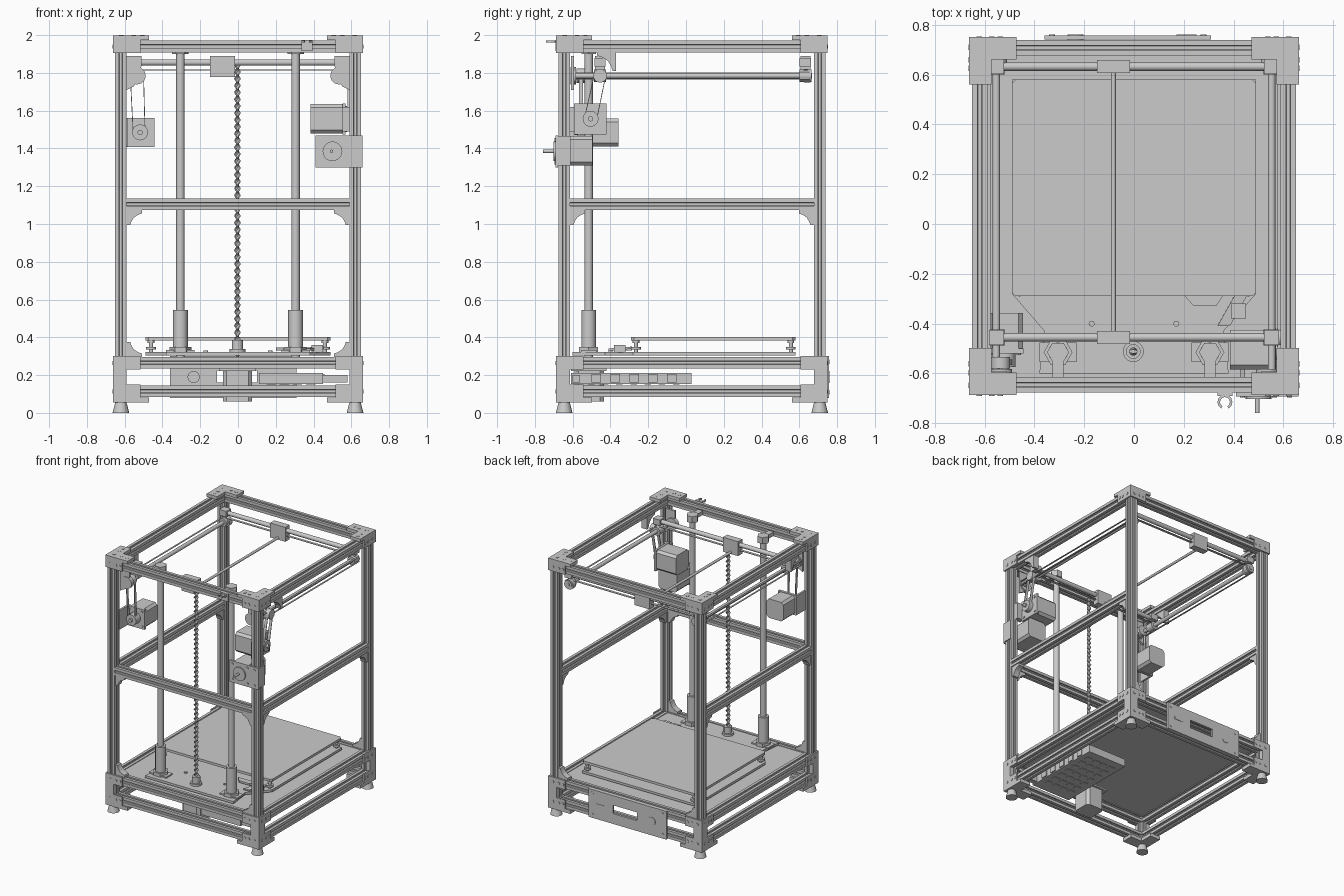
import bpy, bmesh, math
from mathutils import Vector

if "Cube" in bpy.data.objects:
    bpy.data.objects.remove(bpy.data.objects["Cube"])

AX = {'x': lambda u, v, w: (w, u, v), 'y': lambda u, v, w: (u, w, v), 'z': lambda u, v, w: (u, v, w)}

def finish(name, bm, smooth=False):
    bmesh.ops.recalc_face_normals(bm, faces=bm.faces)
    me = bpy.data.meshes.new(name)
    bm.to_mesh(me)
    bm.free()
    for p in me.polygons:
        p.use_smooth = smooth and len(p.vertices) == 4
    ob = bpy.data.objects.new(name, me)
    bpy.context.collection.objects.link(ob)
    return ob

def loft(name, rings, smooth=False):
    bm = bmesh.new()
    rs = [[bm.verts.new(p) for p in r] for r in rings]
    for a, b in zip(rs, rs[1:]):
        for i in range(len(a)):
            j = (i + 1) % len(a)
            bm.faces.new((a[i], a[j], b[j], b[i]))
    bm.faces.new(rs[0])
    bm.faces.new(rs[-1])
    return finish(name, bm, smooth)

def prism(name, pts, axis, lo, hi):
    """Extrude a 2D outline along an axis: x->(y,z), y->(x,z), z->(x,y)."""
    return loft(name, [[AX[axis](u, v, w) for u, v in pts] for w in (lo, hi)])

def box(name, x0, x1, y0, y1, z0, z1):
    return prism(name, [(x0, y0), (x1, y0), (x1, y1), (x0, y1)], 'z', z0, z1)

def cyl(name, axis, u, v, lo, hi, r, r2=None, n=20):
    r2 = r if r2 is None else r2
    return loft(name, [[AX[axis](u + q * math.cos(2 * math.pi * i / n), v + q * math.sin(2 * math.pi * i / n), w)
                        for i in range(n)] for q, w in ((r, lo), (r2, hi))], n > 8)

def strip(name, p, q, wdir, width, thick=.004):
    """Flat belt between two points."""
    p, q, w = Vector(p), Vector(q), Vector(wdir).normalized() * width / 2
    t = (q - p).cross(w).normalized() * thick / 2
    return loft(name, [[c + w + t, c + w - t, c - w - t, c - w + t] for c in (p, q)])

def chamfer(x0, x1, y0, y1, c):
    return [(x0 + c, y0), (x1 - c, y0), (x1, y0 + c), (x1, y1 - c), (x1 - c, y1), (x0 + c, y1), (x0, y1 - c), (x0, y0 + c)]

# T-slot extrusion profile
H = .031
QUARTER = [(H, -H), (H, -.009), (.022, -.009), (.022, -.016), (.012, -.007),
           (.012, .007), (.022, .016), (.022, .009), (H, .009)]
def beam(name, axis, u, v, lo, hi):
    turns = ((1, 0), (0, 1), (-1, 0), (0, -1))
    prism(name, [(u + a * c - b * s, v + a * s + b * c) for c, s in turns for a, b in QUARTER], axis, lo, hi)

# Frame: open at mid height on the back
PX, YF, YB = .62, -.645, .708
LEVELS = (.114, .265, 1.105, 1.94)
for sx in (-1, 1):
    for y in (YF, YB):
        beam("post", 'z', sx * PX, y, .075, 1.975)
    for z in LEVELS:
        beam("side_beam", 'y', sx * PX, z, YF + H, YB - H)
for z in LEVELS:
    beam("front_beam", 'x', YF, z, -PX + H, PX - H)
    if z != 1.105:
        beam("back_beam", 'x', YB, z, -PX + H, PX - H)

# Corner plates, caps, feet, screws
for sx in (-1, 1):
    for sy, y in ((-1, YF), (1, YB)):
        X, Y = sx * .662, y + sy * .042
        L = [(X, Y), (X - sx * .19, Y), (X - sx * .19, Y - sy * .09), (X - sx * .09, Y - sy * .09),
             (X - sx * .09, Y - sy * .19), (X, Y - sy * .19)]
        prism("top_corner_cap", L, 'z', 1.974, 1.998)
        prism("bottom_corner_cap", L, 'z', .055, .082)
        cyl("foot", 'z', sx * PX, y, 0, .055, .044, .03, 12)
        for a, b in ((.045, .045), (.11, .045), (.155, .045), (.045, .11), (.045, .155)):
            cyl("cap_screw", 'z', X - sx * a, Y - sy * b, 1.99, 2.0, .012, n=10)
        for axis, o, s, f, sf in (('y', X, sx, Y, sy), ('x', Y, sy, X, sx)):
            lo, hi = sorted((f, f - sf * .012))
            prism("top_corner_plate", [(o, 1.905), (o - s * .145, 1.905), (o - s * .145, 1.975), (o, 1.975)], axis, lo, hi)
            prism("bottom_corner_plate", [(o, .078), (o - s * .145, .078), (o - s * .145, .15), (o - s * .072, .15),
                  (o - s * .072, .23), (o - s * .145, .23), (o - s * .145, .302), (o, .302)], axis, lo, hi)
            for d in (.04, .09, .125):
                for z in (.114, .265, 1.94):
                    lo2, hi2 = sorted((f, f + sf * .003))
                    cyl("plate_screw", axis, o - s * d, z, lo2, hi2, .011, n=10)

# Gussets with a concave edge
def gusset(name, axis, u, v, su, sv, mid, r=.08):
    pts = [(u, v), (u + su * r, v), (u + su * r, v + sv * .018)]
    pts += [(u + su * (r - (r - .022) * math.sin(t)), v + sv * (r - (r - .022) * math.cos(t))) for t in (.4, .8, 1.2)]
    pts += [(u + su * .018, v + sv * r), (u, v + sv * r)]
    prism(name, pts, axis, mid - .024, mid + .024)
for sx in (-1, 1):
    gusset("front_gusset", 'y', sx * .589, 1.074, -sx, -1, YF)
    for y in (YF, YB):
        gusset("base_gusset", 'y', sx * .589, .296, -sx, 1, y)
    for y, s in ((YF + H, 1), (YB - H, -1)):
        gusset("side_gusset", 'x', y, 1.074, s, -1, sx * PX)

# Base panel and power supply
box("base_panel", -.595, .595, -.62, .683, .28, .291)
box("power_supply", .11, .45, -.61, .03, .152, .212)
for i in range(7):
    for j in range(4):
        box("supply_vent", .15 + j * .07, .2 + j * .07, -.52 + i * .075, -.485 + i * .075, .149, .153)
for i in range(5):
    box("supply_terminal", .449, .458, -.5 + i * .1, -.45 + i * .1, .16, .205)
box("supply_bracket", .45, .58, -.6, -.56, .16, .2)

# Back control panel with screen opening and knob
P = (.74, .757)
box("control_panel_left", -.36, -.11, *P, .08, .3)
box("control_panel_right", .1, .31, *P, .08, .3)
box("control_panel_top", -.11, .1, *P, .225, .3)
box("control_panel_bottom", -.11, .1, *P, .08, .16)
box("card_slot", .17, .25, .755, .76, .18, .2)
cyl("control_knob", 'y', -.235, .19, .73, .76, .032)
for x in (-.33, .28):
    for z in (.11, .27):
        cyl("panel_screw", 'y', x, z, .755, .76, .012, n=10)

# Bed, carriage, springs
prism("bed_carriage", [(-.49, .58), (-.49, -.28), (-.36, -.43), (-.38, -.6), (.38, -.6), (.36, -.43),
                       (.49, -.28), (.49, .58)], 'z', .304, .322)
prism("heated_bed", chamfer(-.49, .49, -.29, .58, .015), 'z', .383, .402)
for x in (-.46, .46):
    for y in (-.265, .555):
        cyl("bed_spring", 'z', x, y, .32, .385, .011, n=12)
        cyl("bed_nut", 'z', x, y, .335, .35, .026, n=12)
        cyl("bed_nut_top", 'z', x, y, .37, .384, .018, n=12)
prism("bed_cable_tab", [(.2, -.285), (.36, -.285), (.33, -.33), (.24, -.33)], 'z', .33, .345)
strip("bed_cable", (.43, -.285, .345), (.36, -.41, .335), (1, 0, 0), .05, .012)
for x in (-.17, .17):
    cyl("carriage_screw", 'z', x, -.4, .32, .33, .012, n=10)
box("bed_sensor", .39, .45, -.38, -.32, .32, .36)

# Vertical guide rods and bearings
for sx in (-1, 1):
    x = sx * .305
    cyl("guide_rod", 'z', x, -.515, .28, 1.93, .022)
    cyl("linear_bearing", 'z', x, -.515, .33, .545, .039, n=24)
    cyl("bearing_flange", 'z', x, -.515, .322, .35, .058, n=6)
    box("bearing_base", x - .075, x + .075, -.555, -.475, .32, .332)
    box("rod_top_bracket", x - .022, x + .022, -.615, -.54, 1.915, 1.945)
    cyl("rod_top_clamp", 'z', x, -.515, 1.9, 1.95, .044, n=6)

# Twisted lead screw, nut and motor
rings = []
for k in range(345):
    z, t = .28 + k * .00454, k * math.pi / 8
    ring = []
    for i in range(8):
        a = i * math.pi / 4
        ex, ey = .017 * math.cos(a), .008 * math.sin(a)
        ring.append((-.003 + ex * math.cos(t) - ey * math.sin(t), -.512 + ex * math.sin(t) + ey * math.cos(t), z))
    rings.append(ring)
loft("lead_screw", rings)
cyl("lead_nut_flange", 'z', -.003, -.512, .32, .338, .042)
cyl("lead_nut", 'z', -.003, -.512, .338, .385, .03, n=12)
prism("lift_motor", chamfer(-.08, .075, -.59, -.435, .02), 'z', .06, .225)
box("lift_motor_mount", -.1, .095, -.61, -.42, .222, .235)

# Upper guide rods, sliders and belts
for y in (-.455, .632):
    cyl("cross_guide_rod", 'x', y, 1.855, -.57, .57, .017, n=16)
    box("slider_block", -.148, -.017, y - .026, y + .026, 1.778, 1.89)
    strip("cross_belt", (-.57, y, 1.815), (.57, y, 1.815), (0, 1, 0), .02)
for sx in (-1, 1):
    cyl("side_guide_rod", 'y', sx * .553, 1.785, -.605, .668, .015, n=16)
    for z in (1.768, 1.803):
        strip("side_belt", (sx * .583, -.585, z), (sx * .583, .655, z), (1, 0, 0), .012)
    for y in (-.455, .632):
        box("rod_end_block", sx * .553 - .03, sx * .553 + .03, y - .03, y + .03, 1.835, 1.88)
        cyl("rod_end_bearing", 'y', sx * .553, 1.785, y - .032, y + .032, .032)
    cyl("front_corner_pulley", 'y', sx * .535, 1.785, -.612, -.582, .046, n=24)
    cyl("back_corner_pulley", 'y', sx * .545, 1.785, .625, .66, .036, n=24)
    pts = [(sx * .589, 1.89), (sx * .51, 1.89), (sx * .51, 1.84), (sx * .55, 1.73), (sx * .589, 1.71)]
    prism("pulley_bracket", pts, 'y', -.608, -.592)
    gusset("side_bracket", 'x', -.37, 1.909, -1, -1, sx * PX, .1)
cyl("carriage_rod", 'y', -.083, 1.79, -.455, .632, .01, n=12)

# Drive motors
prism("left_drive_motor", chamfer(-.588, -.445, 1.41, 1.558, .018), 'y', -.5, -.357)
box("left_motor_plate", -.592, -.443, -.52, -.5, 1.408, 1.562)
box("left_motor_arm", -.6, -.585, -.62, -.5, 1.41, 1.56)
cyl("left_drive_pulley", 'y', -.518, 1.485, -.575, -.52, .042)
cyl("left_drive_shaft", 'y', -.518, 1.485, -.59, -.57, .014, n=12)
for dx, dt in ((-.035, -.04), (.028, .03)):
    strip("left_drive_belt", (-.52 + dx, -.555, 1.485), (-.53 + dt, -.555, 1.785), (0, 1, 0), .022)
cyl("left_upper_pulley", 'y', -.535, 1.785, -.58, -.535, .038)

prism("right_drive_motor", chamfer(-.585, -.425, 1.48, 1.635, .018), 'x', .385, .555)
box("right_motor_plate", .553, .57, -.592, -.42, 1.475, 1.638)
box("right_motor_arm", .553, .61, -.63, -.59, 1.49, 1.62)
cyl("right_drive_pulley", 'x', -.505, 1.557, .57, .605, .042)
cyl("right_drive_shaft", 'x', -.505, 1.557, .6, .62, .014, n=12)
for a, b in ((-.538, -.487), (-.472, -.425)):
    strip("right_drive_belt", (.59, a, 1.557), (.59, b, 1.785), (1, 0, 0), .022)
cyl("right_upper_pulley", 'x', -.455, 1.785, .575, .61, .036)
for i in (-1, 1):
    for j in (-1, 1):
        cyl("left_motor_screw", 'y', -.518 + i * .055, 1.485 + j * .055, -.526, -.518, .009, n=8)
        cyl("right_motor_screw", 'x', -.505 + i * .06, 1.557 + j * .06, .568, .576, .009, n=8)

# Filament feeder
box("feeder_plate", .41, .658, -.692, -.677, 1.3, 1.468)
box("feeder_side_plate", .651, .66, -.692, -.612, 1.31, 1.465)
prism("feeder_motor", chamfer(.425, .585, 1.31, 1.465, .018), 'y', -.677, -.495)
cyl("feeder_gear", 'y', .5, 1.385, -.702, -.69, .052)
cyl("feeder_shaft", 'y', .495, 1.385, -.758, -.7, .009, n=10)
for x in (.435, .565, .625):
    for z in (1.325, 1.445):
        cyl("feeder_screw", 'y', x, z, -.697, -.691, .01, n=8)

# Filament guide hook on the top beam
box("hook_base", .335, .395, -.69, -.675, 1.915, 1.975)
arc = [math.radians(a) for a in range(-60, 241, 30)]
hook = [(.365 + r * math.cos(t), -.715 + r * math.sin(t)) for r, ts in ((.03, arc), (.02, arc[::-1])) for t in ts]
prism("guide_hook", hook, 'z', 1.96, 1.972)
